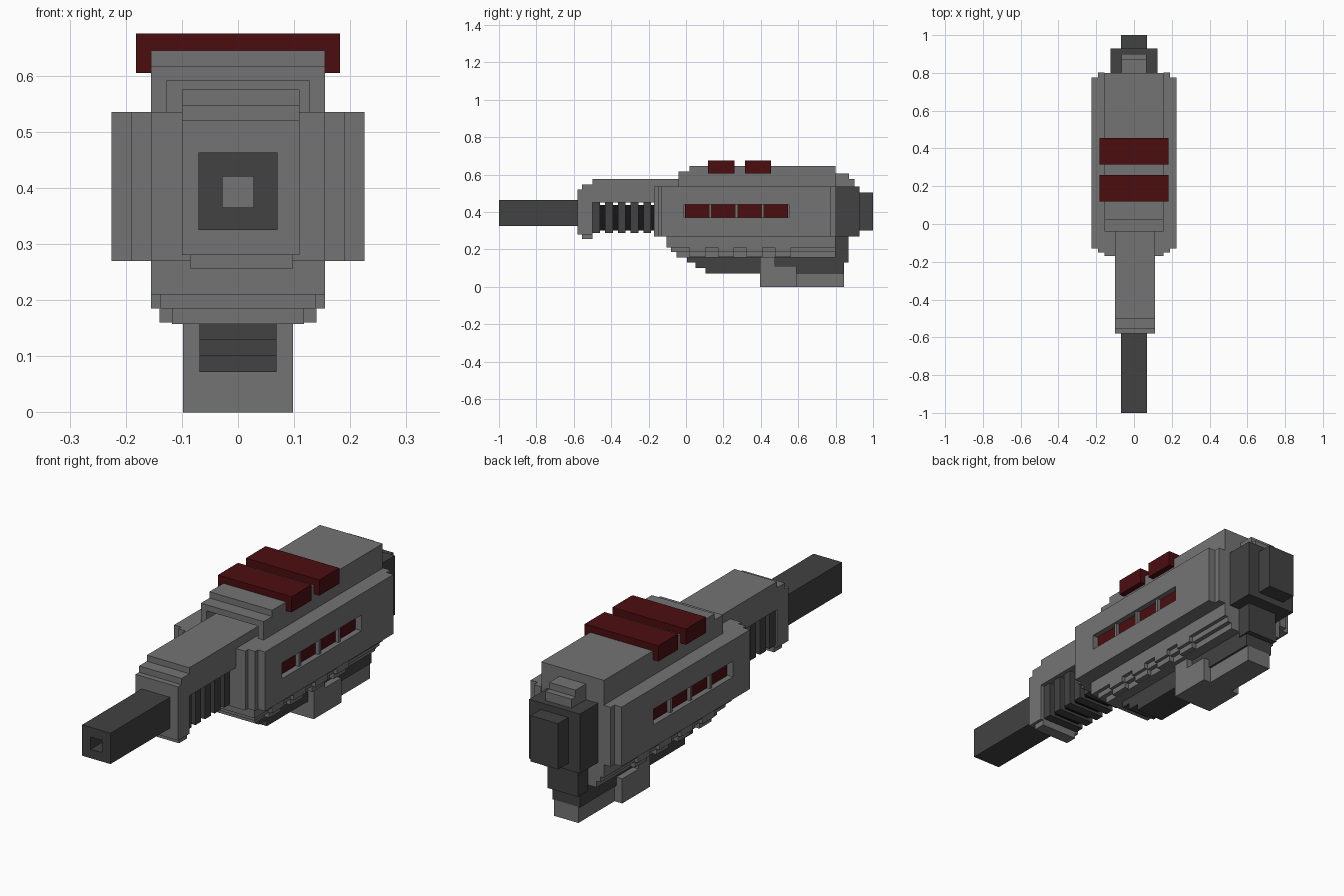
import bpy
import bmesh


def material(name, rgb):
    m = bpy.data.materials.new(name)
    m.diffuse_color = (*rgb, 1)
    return m


GREY = material("mid grey", (0.175, 0.175, 0.175))
DARK = material("dark grey", (0.054, 0.054, 0.054))
BLACK = material("black", (0.008, 0.008, 0.008))
RED = material("dark red", (0.072, 0.004, 0.005))


def boxes(name, mat, extents):
    """One object from boxes given as (x0, x1, y0, y1, z0, z1)."""
    bm = bmesh.new()
    for x0, x1, y0, y1, z0, z1 in extents:
        vs = bmesh.ops.create_cube(bm, size=1)["verts"]
        for v in vs:
            v.co = (x1 if v.co.x > 0 else x0,
                    y1 if v.co.y > 0 else y0,
                    z1 if v.co.z > 0 else z0)
    me = bpy.data.meshes.new(name)
    bm.to_mesh(me)
    bm.free()
    me.materials.append(mat)
    ob = bpy.data.objects.new(name, me)
    bpy.context.collection.objects.link(ob)
    return ob


def centred(w, *rest):
    return (-w, w, *rest)


def both_sides(a, b, *rest):
    return [(a, b, *rest), (-b, -a, *rest)]


# Hollow square barrel
boxes("barrel", DARK, both_sides(0.028, 0.07, -1, -0.57, 0.325, 0.463) + [
    centred(0.028, -1, -0.57, 0.325, 0.365),
    centred(0.028, -1, -0.57, 0.42, 0.463)])

# Stepped collar and upper shroud
boxes("front_collar", GREY, [
    (-0.1, 0.11, -0.58, -0.5, 0.28, 0.52),
    (-0.1, 0.11, -0.555, -0.5, 0.52, 0.548),
    (-0.085, 0.097, -0.555, -0.5, 0.255, 0.28)])
boxes("barrel_shroud", GREY, [(-0.1, 0.11, -0.5, 0.02, 0.45, 0.575)])

# Cooling ribs around a black core
boxes("rib_core", BLACK, [centred(0.065, -0.5, -0.17, 0.3, 0.437)])
boxes("cooling_ribs", DARK, [
    centred(0.092, -0.5 + i * 0.068, -0.459 + i * 0.068, 0.288, 0.45)
    for i in range(5)])

# Main body with an arched recess at the front
boxes("body", GREY, [
    centred(0.155, -0.17, 0.8, 0.27, 0.535),
    centred(0.155, 0.02, 0.8, 0.535, 0.645),
    centred(0.155, -0.04, 0.02, 0.59, 0.617)]
    + both_sides(0.127, 0.155, -0.04, 0.02, 0.535, 0.59))

# Stepped underside and its side lugs
boxes("underside", GREY, [
    centred(0.155, -0.105, 0.8, 0.21, 0.27),
    centred(0.138, -0.08, 0.8, 0.185, 0.21),
    centred(0.118, -0.05, 0.8, 0.157, 0.185)])
lugs = []
for i in range(4):
    y = 0.02 + i * 0.152
    lugs += both_sides(0.11, 0.155, y, y + 0.085, 0.185, 0.21)
    lugs += both_sides(0.11, 0.14, y, y + 0.085, 0.16, 0.185)
boxes("underside_lugs", GREY, lugs)

# Side panels framing a row of recessed windows
boxes("panel_bases", GREY, both_sides(0.155, 0.19, -0.15, 0.803, 0.27, 0.535))
frame = []
for y0, y1, z0, z1 in [(-0.13, 0.775, 0.27, 0.37), (-0.13, 0.775, 0.44, 0.535),
                       (-0.13, -0.01, 0.37, 0.44), (0.55, 0.775, 0.37, 0.44)]:
    frame += both_sides(0.19, 0.225, y0, y1, z0, z1)
for i in (1, 2, 3):
    y = -0.01 + i * 0.14
    frame += both_sides(0.19, 0.215, y - 0.007, y + 0.007, 0.37, 0.44)
boxes("side_panels", GREY, frame)
windows = []
for i in range(4):
    y = -0.01 + i * 0.14
    windows += both_sides(0.19, 0.199, y + 0.004, y + 0.136, 0.37, 0.44)
boxes("side_windows", RED, windows)

# Red bands across the top
boxes("top_bands", RED, [
    centred(0.182, 0.118, 0.26, 0.605, 0.675),
    centred(0.182, 0.315, 0.455, 0.605, 0.675)])

# Rear housing and spine
boxes("rear_spine", GREY, [
    centred(0.065, 0.8, 0.872, 0.53, 0.605),
    centred(0.065, 0.872, 0.9, 0.53, 0.575)])
boxes("rear_housing", DARK, [
    centred(0.125, 0.8, 0.928, 0.27, 0.535),
    centred(0.068, 0.928, 1, 0.3, 0.505),
    centred(0.075, 0.8, 0.87, 0.13, 0.27)])

# Dark keel stepping down, with a grey foot under it
boxes("keel", DARK, [
    centred(0.069, 0.005, 0.845, 0.13, 0.157),
    centred(0.069, 0.05, 0.845, 0.1, 0.13),
    centred(0.069, 0.105, 0.845, 0.072, 0.1)])
boxes("foot", GREY, [
    centred(0.098, 0.395, 0.475, 0, 0.157),
    centred(0.098, 0.475, 0.59, 0, 0.11),
    centred(0.06, 0.59, 0.845, 0, 0.072)])
